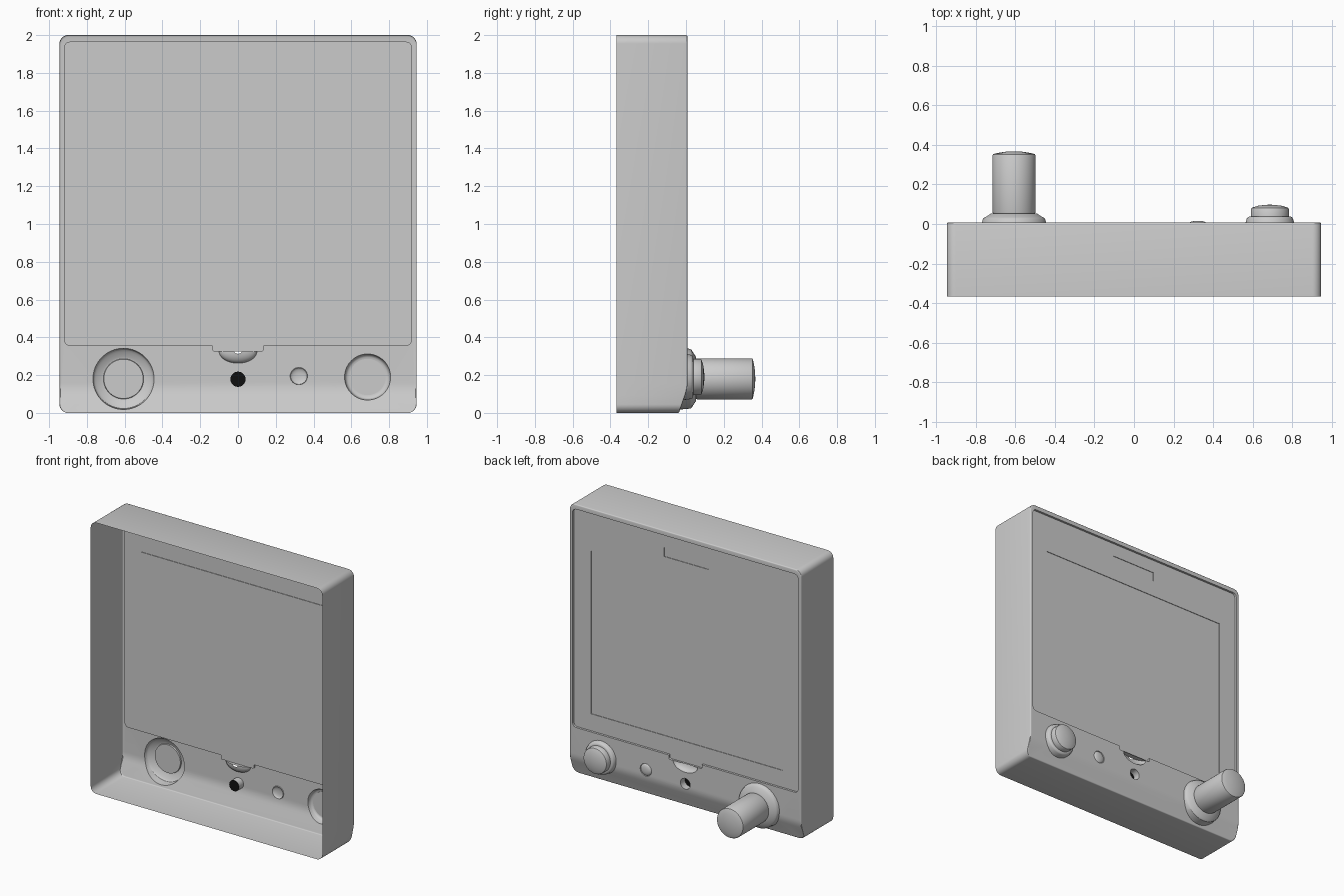
import bpy, bmesh
from math import sin, cos, pi, radians, hypot
from mathutils import Vector

if "Cube" in bpy.data.objects:
    bpy.data.objects.remove(bpy.data.objects["Cube"])

FACE, BACK, PANEL = 0.008, -0.367, -0.008   # y of the face, open rim and panel


def finish(name, bm, sheet=True, angle=32):
    bmesh.ops.remove_doubles(bm, verts=bm.verts, dist=1e-5)
    bmesh.ops.recalc_face_normals(bm, faces=bm.faces)
    if sheet and sum(f.normal.y * f.calc_area() for f in bm.faces) < 0:
        bmesh.ops.reverse_faces(bm, faces=bm.faces)
    me = bpy.data.meshes.new(name)
    bm.to_mesh(me)
    bm.free()
    me.shade_smooth()
    me.set_sharp_from_angle(angle=radians(angle))
    ob = bpy.data.objects.new(name, me)
    bpy.context.collection.objects.link(ob)
    return ob


def rounded(corners, n=8):
    """Outline in x, z from right-angled corners (x, z, radius)."""
    pts = []
    for i, (x, z, r) in enumerate(corners):
        c = Vector((x, z))
        if r == 0:
            pts.append(c)
            continue
        a = (Vector(corners[i - 1][:2]) - c).normalized()
        b = (Vector(corners[(i + 1) % len(corners)][:2]) - c).normalized()
        for k in range(n + 1):
            t = pi / 2 * k / n
            pts.append(c + r * (a * (1 - sin(t)) + b * (1 - cos(t))))
    return pts


def rect(x, z0, z1, r=0):
    return rounded([(-x, z0, r), (x, z0, r), (x, z1, r), (-x, z1, r)])


def circle(cx, cz, r, n=64):
    return [(cx + r * cos(2 * pi * i / n), cz + r * sin(2 * pi * i / n)) for i in range(n)]


def fill(loops, y):
    """Flat sheet: first loop is the border, the others are holes."""
    bm = bmesh.new()
    for pts in loops:
        vs = [bm.verts.new((p[0], y, p[1])) for p in pts]
        for i, v in enumerate(vs):
            bm.edges.new((vs[i - 1], v))
    bmesh.ops.triangle_fill(bm, use_beauty=True, edges=bm.edges[:], normal=(0, 1, 0))
    return bm


def border(bm, test):
    return [e for e in bm.edges if e.is_boundary and all(test(v.co) for v in e.verts)]


def grow(bm, edges, fn):
    """Extrude an edge loop and move the new points with fn."""
    geom = bmesh.ops.extrude_edge_only(bm, edges=edges)["geom"]
    for v in geom:
        if isinstance(v, bmesh.types.BMVert):
            v.co = fn(v.co)
    return [e for e in geom if isinstance(e, bmesh.types.BMEdge) and e.is_boundary
            and len(e.link_faces) == 1]


def ring_steps(bm, cx, cz, r, steps, cap=True):
    """Grow a round hole through (radius, y) steps and close it."""
    edges = border(bm, lambda c: hypot(c.x - cx, c.z - cz) < r + 0.002)
    for nr, y in steps:
        def move(c):
            d = Vector((c.x - cx, 0, c.z - cz)).normalized() * nr
            return Vector((cx + d.x, y, cz + d.z))
        edges = grow(bm, edges, move)
    if cap:
        bmesh.ops.edgeloop_fill(bm, edges=edges)


def lathe(name, cx, cz, profile, n=64):
    """Closed turned part along y from (radius, y) points."""
    bm = bmesh.new()
    vs = [bm.verts.new((cx + r, y, cz)) for r, y in profile]
    es = [bm.edges.new(p) for p in zip(vs, vs[1:])]
    bmesh.ops.spin(bm, geom=vs + es, cent=(cx, 0, cz), axis=(0, 1, 0),
                   angle=2 * pi, steps=n, use_merge=True)
    return finish(name, bm, sheet=False)


# Panel outline with its lower tab, and the same outline plus the finger scoop
tab = [(0.135, 0.355, 0), (0.135, 0.325, 0.01), (0.1, 0.325, 0)]
corners = [(-0.92, 1.965, 0.03), (0.92, 1.965, 0.03), (0.92, 0.355, 0.03)] + tab
corners += [(-x, z, r) for x, z, r in reversed(tab)] + [(-0.92, 0.355, 0.03)]
panel_line = rounded(corners, 6)
at = next(i for i, p in enumerate(panel_line) if abs(p[0] - 0.1) < 1e-6 and p[1] < 0.33) + 1
scoop = [(0.1 * cos(pi * k / 24), 0.325 - 0.062 * sin(pi * k / 24)) for k in range(1, 24)]
frame_hole = panel_line[:at] + scoop + panel_line[at:]

# Housing face with all openings
E = 0.008
KNOB, BUTTON, HOLE, SMALL = (-0.606, 0.18, 0.162), (0.686, 0.19, 0.122), (0, 0.178, 0.04), (0.322, 0.195, 0.046)
bm = fill([rect(0.945 - E, E, 2 - E, 0.045), frame_hole] +
          [circle(*c) for c in (KNOB, BUTTON, HOLE, SMALL)], FACE)

# Sloped lower edge with a soft bend
for z in (0.16, 0.145, 0.13, 0.115, 0.10):
    bmesh.ops.bisect_plane(bm, geom=bm.verts[:] + bm.edges[:] + bm.faces[:],
                           plane_co=(0, 0, z), plane_no=(0, 0, 1))
for v in bm.verts:
    z = v.co.z
    if z < 0.10:
        v.co.y -= 0.35 * (0.13 - z)
    elif z < 0.16:
        v.co.y -= 0.35 * (0.16 - z) ** 2 / 0.12


# Side walls, rounded over a little at the face, open at the other end
def on_rim(c):
    qx, qz = abs(c.x) - (0.945 - E - 0.045), abs(c.z - 1) - (1 - E - 0.045)
    return hypot(max(qx, 0), max(qz, 0)) + min(max(qx, qz), 0) > 0.045 - 0.001


rim = border(bm, on_rim)
done = 0
for k in (1, 2, 3):
    out, drop = E * sin(k * pi / 6), E * (1 - cos(k * pi / 6))
    sx = (0.945 - E + out) / (0.945 - E + done)
    sz = (1 - E + out) / (1 - E + done)
    dy = drop - E * (1 - cos((k - 1) * pi / 6))
    rim = grow(bm, rim, lambda c: Vector((c.x * sx, c.y - dy, 1 + (c.z - 1) * sz)))
    done = out
grow(bm, rim, lambda c: Vector((c.x, BACK, c.z)))

# Raised collars, small dome button and sunken tube
ring_steps(bm, *KNOB, [(0.157, 0.025), (0.152, 0.031), (0.142, 0.036), (0.118, 0.052), (0.10, 0.055)])
ring_steps(bm, *BUTTON, [(0.117, 0.026), (0.113, 0.033), (0.104, 0.038), (0.09, 0.039)])
ring_steps(bm, *SMALL, [(0.044, 0.003), (0.04, 0.008), (0.032, 0.012), (0.02, 0.015), (0.008, 0.016)])
ring_steps(bm, *HOLE, [(0.04, -0.045)], cap=False)

# Finger scoop under the tab
edges = border(bm, lambda c: 0.25 < c.z < 0.3255 and abs(c.x) < 0.1005)
last = 1
for k in range(1, 8):
    t = k * pi / 2 / 8
    s, y = cos(t) / last, FACE - 0.04 * sin(t)
    last = cos(t)
    edges = grow(bm, edges, lambda c: Vector((c.x * s, y, 0.325 + (c.z - 0.325) * s)))
bmesh.ops.edgeloop_fill(bm, edges=edges)
bm.faces.new([bm.verts.new((0.1 * cos(pi * k / 16), FACE - 0.04 * sin(pi * k / 16), 0.325))
              for k in range(17)])
finish("housing", bm)

# Recessed front panel with two shallow windows
windows = [rect(0.78, 0.48, 1.68), rect(0.184, 1.80, 1.867)]
bm = fill([panel_line] + windows, PANEL)
for x, z0, z1 in ((0.78, 0.48, 1.68), (0.184, 1.80, 1.867)):
    edges = border(bm, lambda c: abs(c.x) < x + 0.001 and z0 - 0.001 < c.z < z1 + 0.001)
    edges = grow(bm, edges, lambda c: Vector((c.x, PANEL - 0.004, c.z)))
    bmesh.ops.edgeloop_fill(bm, edges=edges)
grow(bm, border(bm, lambda c: c.y > PANEL - 0.001), lambda c: Vector((c.x, FACE, c.z)))
finish("display_panel", bm)

# Dark end of the sunken tube
bm = bmesh.new()
bm.faces.new([bm.verts.new((x, -0.045, z)) for x, z in circle(*HOLE)])
socket = finish("socket_end", bm)
black = bpy.data.materials.new("black")
black.diffuse_color = (0.005, 0.005, 0.005, 1)
black.use_nodes = True
black.node_tree.nodes["Principled BSDF"].inputs["Base Color"].default_value = black.diffuse_color
socket.data.materials.append(black)

# Long control knob and short push button
lathe("control_knob", KNOB[0], KNOB[1],
      [(0, 0.045), (0.104, 0.045), (0.109, 0.062), (0.109, 0.346), (0.106, 0.352),
       (0.099, 0.355), (0.07, 0.361), (0.035, 0.366), (0, 0.367)])
lathe("push_button", BUTTON[0], BUTTON[1],
      [(0, 0.032), (0.096, 0.032), (0.096, 0.076), (0.093, 0.081), (0.086, 0.084),
       (0.06, 0.092), (0.03, 0.096), (0, 0.098)])
